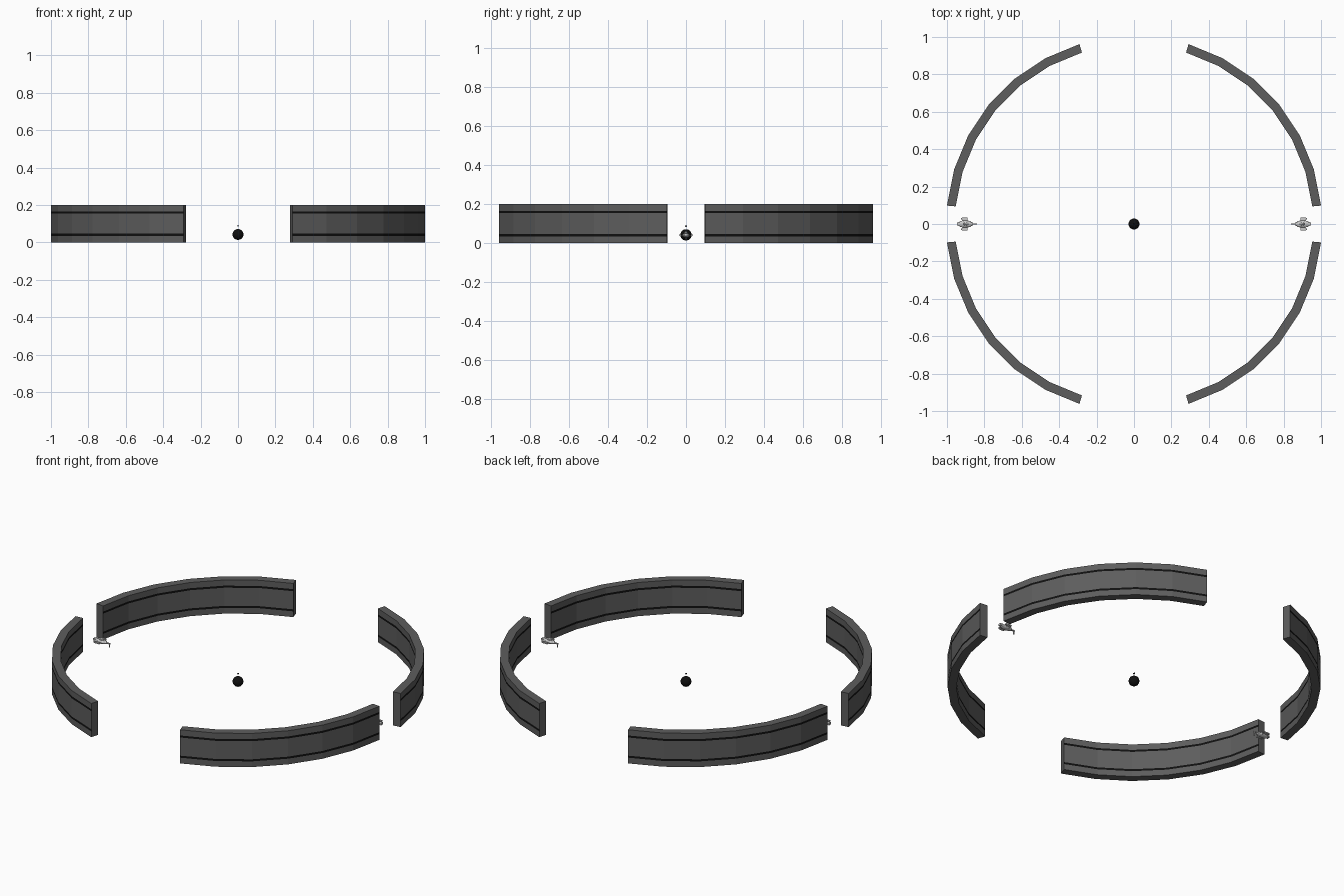
import bpy, bmesh, math
from mathutils import Matrix, Vector

if "Cube" in bpy.data.objects:
    bpy.data.objects.remove(bpy.data.objects["Cube"])


def material(name, v):
    m = bpy.data.materials.new(name)
    m.diffuse_color = (v, v, v, 1)
    m.use_nodes = True
    m.node_tree.nodes["Principled BSDF"].inputs["Base Color"].default_value = m.diffuse_color
    return m


dark = material("dark_grey", 0.11)
black = material("black", 0.005)


def add_object(name, bm, mats=()):
    bmesh.ops.recalc_face_normals(bm, faces=bm.faces)
    me = bpy.data.meshes.new(name)
    bm.to_mesh(me)
    bm.free()
    for m in mats:
        me.materials.append(m)
    ob = bpy.data.objects.new(name, me)
    bpy.context.collection.objects.link(ob)
    return ob


# Curved wall: a striped cross-section swept along six facets
R_IN, R_OUT = 0.958, 1.005
LEVELS = [0, 0.034, 0.046, 0.154, 0.166, 0.2]
STRIPES = (1, 3)


def wall(name, sx, sy):
    bm = bmesh.new()
    profile = [(R_OUT, z) for z in LEVELS] + [(R_IN, z) for z in reversed(LEVELS)]
    n = len(profile)
    rings = []
    for i in range(7):
        a = math.radians(5.625 + 11.25 * i)
        rings.append([bm.verts.new((sx * r * math.cos(a), sy * r * math.sin(a), z))
                      for r, z in profile])
    for a, b in zip(rings, rings[1:]):
        for k in range(n):
            f = bm.faces.new((a[k], a[(k + 1) % n], b[(k + 1) % n], b[k]))
            if k in STRIPES or (k >= 6 and 10 - k in STRIPES):
                f.material_index = 1
    bm.faces.new(rings[0])
    bm.faces.new(rings[-1])
    add_object(name, bm, (dark, black))


for sx, side in ((-1, "left"), (1, "right")):
    for sy, end in ((-1, "front"), (1, "back")):
        wall(f"wall_{end}_{side}", sx, sy)

# Ball in the middle with a small marker floating over it
bm = bmesh.new()
bmesh.ops.create_uvsphere(bm, u_segments=24, v_segments=16, radius=0.029,
                          matrix=Matrix.Translation((0, 0, 0.042)))
ball = add_object("ball", bm, (black,))
ball.data.shade_smooth()
bm = bmesh.new()
bmesh.ops.create_cone(bm, cap_ends=True, segments=4, radius1=0.002, radius2=0.007,
                      depth=0.007, matrix=Matrix.Translation((0, 0, 0.087)))
add_object("ball_marker", bm, (black,))


# Small hovering craft, nose along +x
def box(bm, loc, size):
    bmesh.ops.create_cube(bm, size=1, matrix=Matrix.Translation(loc)
                          @ Matrix.Diagonal((*size, 1)))


def craft(name, x, turn):
    bm = bmesh.new()
    # hull and canopy
    bmesh.ops.create_icosphere(bm, subdivisions=2, radius=1,
                               matrix=Matrix.Translation((-0.01, 0, 0.04))
                               @ Matrix.Diagonal((0.043, 0.02, 0.012, 1)))
    bmesh.ops.create_icosphere(bm, subdivisions=1, radius=1,
                               matrix=Matrix.Translation((-0.005, 0, 0.05))
                               @ Matrix.Diagonal((0.018, 0.011, 0.012, 1)))
    # thin nose beam and the strut below it
    box(bm, (0.034, 0, 0.04), (0.036, 0.008, 0.006))
    box(bm, (0.046, 0, 0.029), (0.005, 0.005, 0.022))
    # side wings and pods
    for s in (-1, 1):
        box(bm, (-0.012, s * 0.022, 0.04), (0.03, 0.028, 0.004))
        box(bm, (-0.016, s * 0.029, 0.042), (0.036, 0.008, 0.009))
    # tail block
    box(bm, (-0.046, 0, 0.043), (0.018, 0.018, 0.012))
    bmesh.ops.transform(bm, verts=bm.verts, matrix=Matrix.Translation((x, 0, 0))
                        @ Matrix.Rotation(turn, 4, 'Z'))
    add_object(name, bm)


craft("craft_left", -0.892, 0)
craft("craft_right", 0.892, math.pi)
